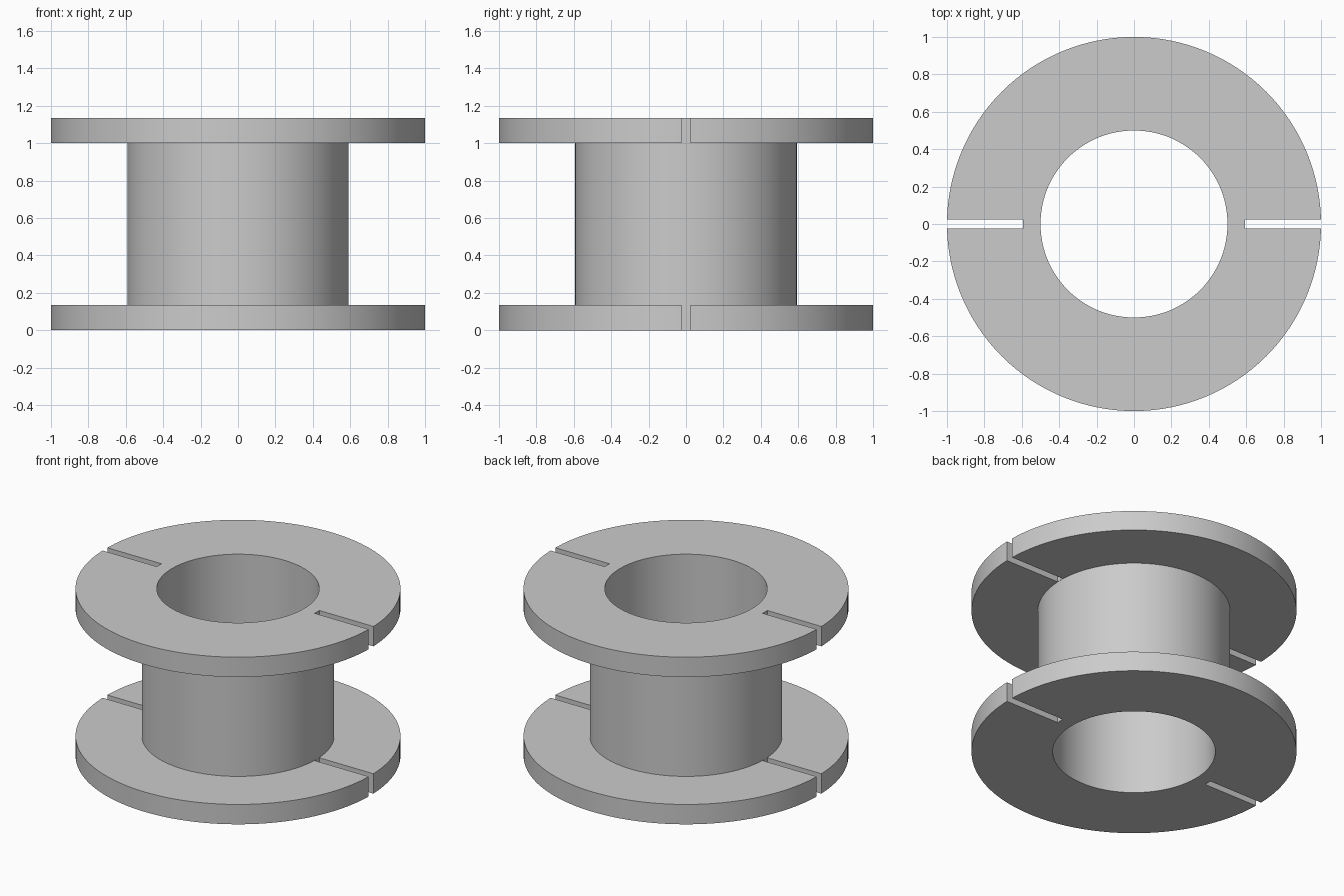
import bpy
import bmesh
import math
from mathutils import Matrix

cube = bpy.data.objects.get("Cube")
if cube:
    bpy.data.objects.remove(cube, do_unlink=True)

SEGMENTS = 128
HOLE, BARREL, RIM = 0.5, 0.592, 1.0
HEIGHT, FLANGE = 1.135, 0.135
SLOT_WIDTH, SLOT_END = 0.05, 0.593

# Plain grey material
grey = bpy.data.materials.new("light grey")
grey.use_nodes = True
colour = (0.6, 0.6, 0.6, 1)
grey.diffuse_color = colour
grey.node_tree.nodes["Principled BSDF"].inputs["Base Color"].default_value = colour


def make_object(name, bm):
    bmesh.ops.recalc_face_normals(bm, faces=bm.faces)
    mesh = bpy.data.meshes.new(name)
    bm.to_mesh(mesh)
    bm.free()
    obj = bpy.data.objects.new(name, mesh)
    obj.data.materials.append(grey)
    bpy.context.collection.objects.link(obj)
    return obj


# Hollow spool: a closed profile turned around the z axis
profile = [(HOLE, 0), (RIM, 0), (RIM, FLANGE), (BARREL, FLANGE),
           (BARREL, HEIGHT - FLANGE), (RIM, HEIGHT - FLANGE),
           (RIM, HEIGHT), (HOLE, HEIGHT)]
bm = bmesh.new()
rings = []
for i in range(SEGMENTS):
    a = math.tau * i / SEGMENTS
    rings.append([bm.verts.new((r * math.cos(a), r * math.sin(a), z))
                  for r, z in profile])
for i, ring in enumerate(rings):
    following = rings[(i + 1) % SEGMENTS]
    for j in range(len(profile)):
        k = (j + 1) % len(profile)
        bm.faces.new((ring[j], following[j], following[k], ring[k]))
spool = make_object("spool", bm)

# Slot cutters: one on each side of each flange
bm = bmesh.new()
length = RIM + 0.1 - SLOT_END
for side in (-1, 1):
    for z in (FLANGE / 2, HEIGHT - FLANGE / 2):
        place = Matrix.Translation((side * (SLOT_END + length / 2), 0, z))
        size = Matrix.Diagonal((length, SLOT_WIDTH, FLANGE + 0.04, 1))
        bmesh.ops.create_cube(bm, size=1, matrix=place @ size)
cutter = make_object("slot_cutter", bm)
cutter.hide_render = True

# Cut the slots, then drop the cutter
cut = spool.modifiers.new("slots", 'BOOLEAN')
cut.operation = 'DIFFERENCE'
cut.solver = 'EXACT'
cut.object = cutter
bpy.ops.object.select_all(action='DESELECT')
spool.select_set(True)
bpy.context.view_layer.objects.active = spool
bpy.ops.object.modifier_apply(modifier=cut.name)
bpy.data.objects.remove(cutter, do_unlink=True)

# Smooth round walls with crisp rims
bpy.ops.object.shade_smooth_by_angle(angle=math.radians(30))
